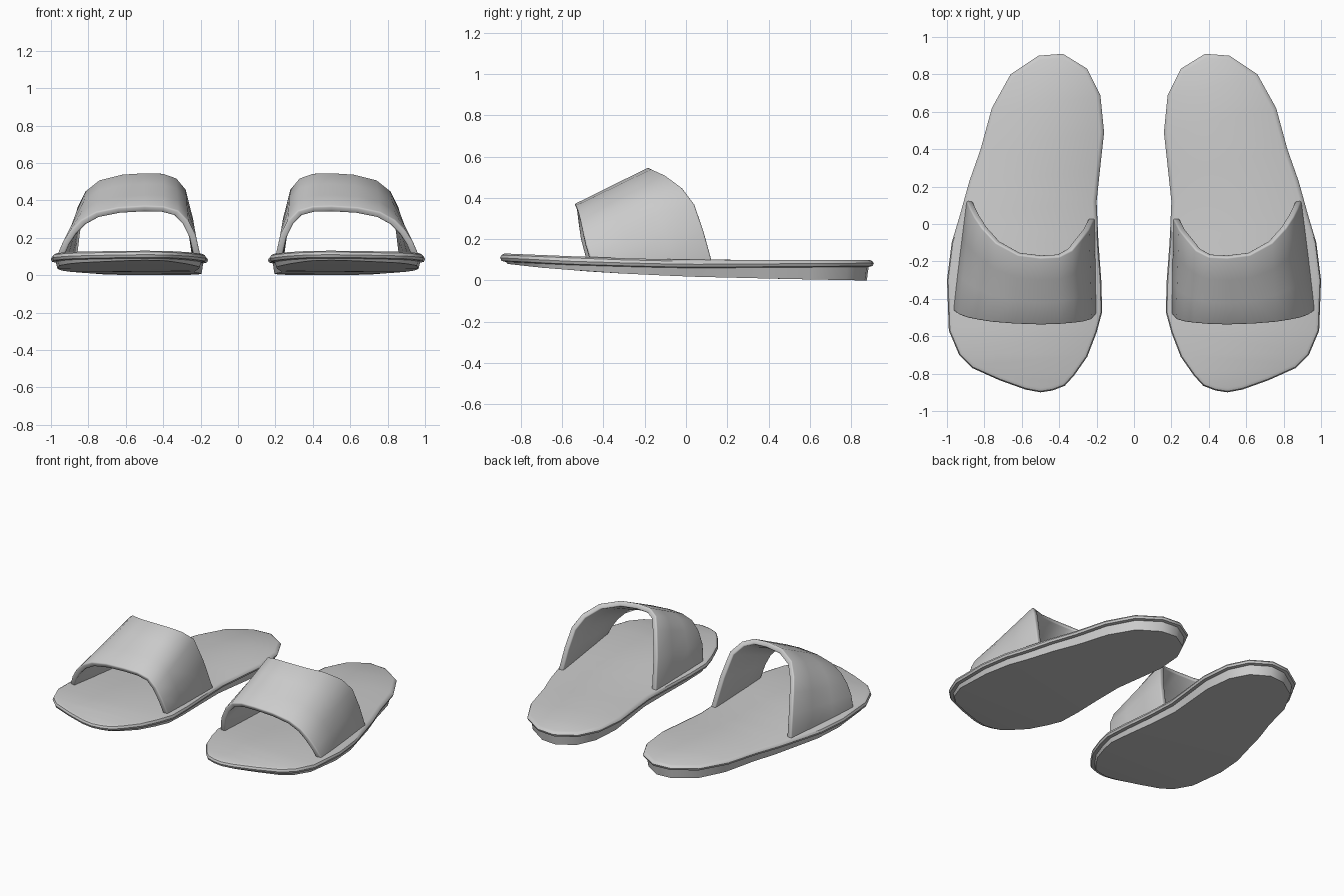
import bpy, bmesh
from mathutils import Vector

if "Cube" in bpy.data.objects:
    bpy.data.objects.remove(bpy.data.objects["Cube"])

# Footbed outline of the right-hand slide: toe -> outer side -> heel -> inner side
outline = [(.50, -.90),
    (.58, -.885), (.72, -.835), (.865, -.77), (.935, -.70), (.99, -.57), (1.0, -.30), (.975, -.10),
    (.93, .05), (.88, .23), (.82, .40), (.76, .62), (.66, .80), (.51, .90),
    (.38, .91),
    (.25, .83), (.18, .69), (.16, .49), (.183, .28), (.20, .12), (.19, -.10), (.175, -.30),
    (.17, -.47), (.20, -.58), (.25, -.71), (.32, -.81), (.37, -.865), (.435, -.89)]
N = len(outline)


def lerp_table(table):
    def f(y):
        y = min(max(y, table[0][0]), table[-1][0])
        for (a, za), (b, zb) in zip(table, table[1:]):
            if y <= b:
                return za + (zb - za) * (y - a) / (b - a)
    return f


# Side-view height curves: footbed top, rim underside, outsole bottom
top = lerp_table([(-.91, .132), (-.5, .115), (-.2, .104), (.2, .10), (.92, .10)])
under = lerp_table([(-.91, .092), (-.5, .072), (0, .06), (.92, .066)])
bottom = lerp_table([(-.91, .085), (-.7, .062), (-.4, .038), (0, .019), (.5, .007), (.87, 0)])


def inset(d):
    pts = []
    for i in range(N):
        p, a, b = (Vector(outline[j % N]) for j in (i, i - 1, i + 1))
        t = ((p - a).normalized() + (b - p).normalized()).normalized()
        pts.append(p + Vector((-t.y, t.x)) * d)
    return pts


def finish(bm, name, angle):
    me = bpy.data.meshes.new(name)
    bm.to_mesh(me)
    bm.free()
    ob = bpy.data.objects.new(name, me)
    bpy.context.collection.objects.link(ob)
    bpy.ops.object.select_all(action='DESELECT')
    ob.select_set(True)
    bpy.context.view_layer.objects.active = ob
    bpy.ops.object.shade_smooth_by_angle(angle=angle)
    return ob


def mirror(ob):
    ob.modifiers.new("pair", 'MIRROR').use_axis[0] = True


def slab(name, rings):
    """Stack inset outlines (inset, height curve, offset) and cap both ends with cross strips."""
    bm = bmesh.new()
    loops = [[bm.verts.new((p.x, p.y, zf(p.y) + dz)) for p in inset(d)] for d, zf, dz in rings]
    for lo, hi in zip(loops, loops[1:]):
        for i in range(N):
            j = (i + 1) % N
            bm.faces.new((lo[i], lo[j], hi[j], hi[i]))
    for lp in (loops[0], loops[-1]):
        for i in range(N // 2):
            quad = [lp[i], lp[i + 1], lp[N - i - 1], lp[-i % N]]
            bm.faces.new(list(dict.fromkeys(quad)))
    bmesh.ops.recalc_face_normals(bm, faces=bm.faces)
    mirror(finish(bm, name, .7))


# Footbed with rounded rim, and the wedge outsole beneath it
slab("footbed", [(.025, under, 0), (.006, under, .004), (0, under, .018),
                 (.006, top, -.008), (.022, top, 0)])
slab("outsole", [(.035, bottom, 0), (.025, under, .006)])

# Strap: front and back edges, outer foot -> over the top -> inner foot
front = [(.97, -.46, .10), (.935, -.485, .18), (.895, -.50, .24), (.84, -.512, .295),
         (.76, -.525, .338), (.64, -.535, .362), (.50, -.54, .37), (.40, -.537, .367),
         (.32, -.53, .345), (.265, -.522, .29), (.225, -.51, .21), (.20, -.48, .10)]
back = [(.895, .125, .095), (.878, .085, .24), (.855, .04, .37), (.815, -.02, .45),
        (.74, -.10, .51), (.62, -.165, .54), (.50, -.18, .548), (.40, -.175, .545),
        (.33, -.14, .52), (.28, -.08, .46), (.24, -.03, .30), (.21, .03, .095)]
bm = bmesh.new()
rows = [[bm.verts.new(Vector(f).lerp(Vector(b), k / 3)) for f, b in zip(front, back)] for k in range(4)]
for r, s in zip(rows, rows[1:]):
    for i in range(len(front) - 1):
        bm.faces.new((r[i], s[i], s[i + 1], r[i + 1]))
strap = finish(bm, "strap", .8)
thick = strap.modifiers.new("thickness", 'SOLIDIFY')
thick.thickness = .035
thick.offset = -1
edge = strap.modifiers.new("soft_edge", 'BEVEL')
edge.width = .008
edge.segments = 2
edge.limit_method = 'ANGLE'
edge.angle_limit = 1.0
mirror(strap)
